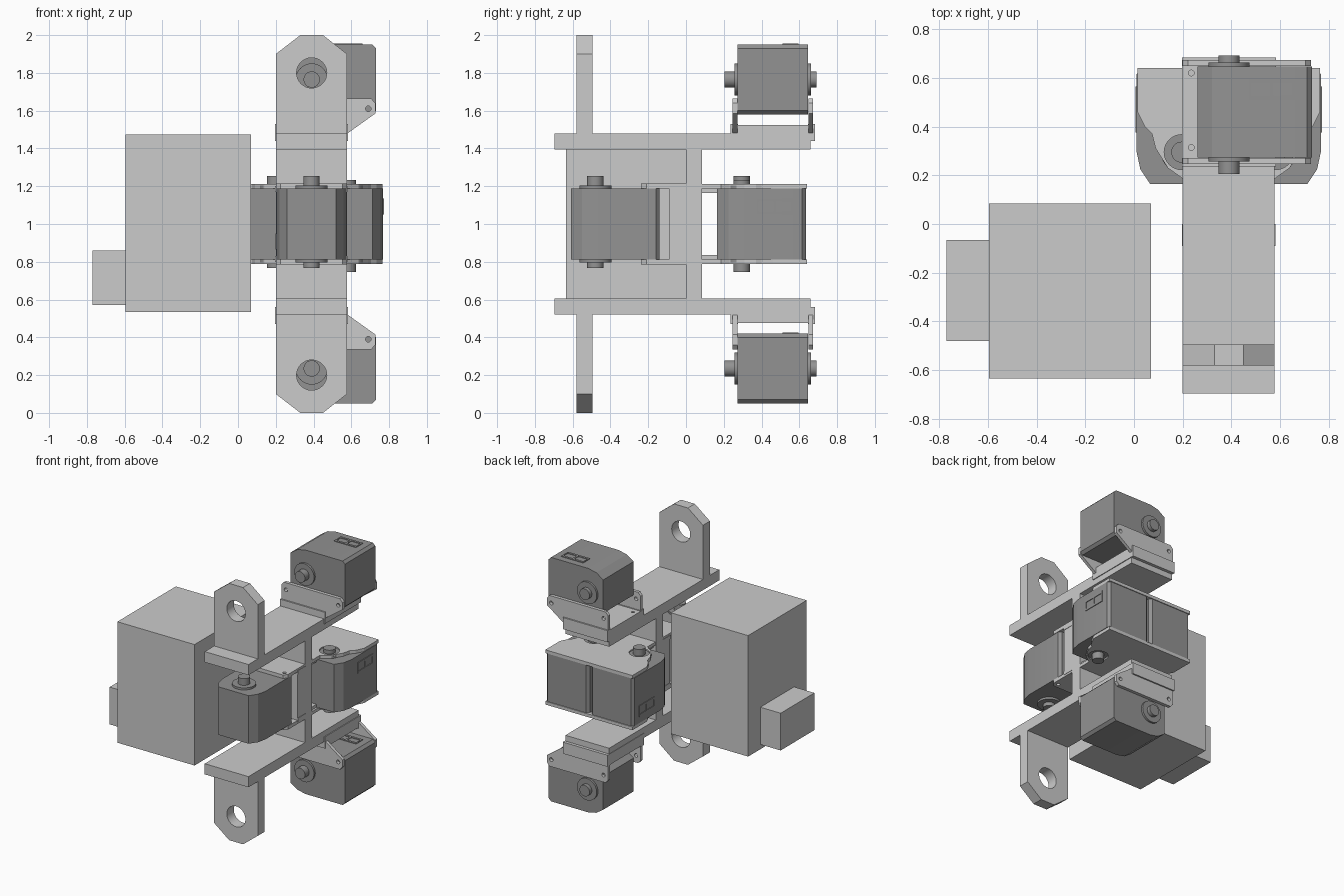
import bpy, bmesh, math
from mathutils import Matrix, Vector

if "Cube" in bpy.data.objects:
    bpy.data.objects.remove(bpy.data.objects["Cube"])

dark = bpy.data.materials.new("dark_grey")
dark.diffuse_color = (0.29, 0.29, 0.29, 1)
dark.use_nodes = True
dark.node_tree.nodes["Principled BSDF"].inputs["Base Color"].default_value = dark.diffuse_color
X, Y, Z = Vector((1, 0, 0)), Vector((0, 1, 0)), Vector((0, 0, 1))


def frame(origin, u, v, w):
    m = Matrix((u, v, w)).transposed().to_4x4()
    m.translation = origin
    return m


def circle(cx, cy, r, n=32):
    return [(cx + r * math.cos(2 * math.pi * i / n), cy + r * math.sin(2 * math.pi * i / n)) for i in range(n)]


def rect(x0, x1, y0, y1):
    return [(x0, y0), (x1, y0), (x1, y1), (x0, y1)]


def prism(name, outline, lo, hi, m=Matrix(), holes=(), mat=None):
    """Extrude an outline with holes from lo to hi along the third axis of m."""
    cu = bpy.data.curves.new(name, 'CURVE')
    cu.dimensions, cu.fill_mode, cu.extrude = '2D', 'BOTH', (hi - lo) / 2
    for loop in [outline, *holes]:
        s = cu.splines.new('POLY')
        s.points.add(len(loop) - 1)
        for p, (a, b) in zip(s.points, loop):
            p.co = (a, b, 0, 1)
        s.use_cyclic_u = True
    tmp = bpy.data.objects.new(name + "_tmp", cu)
    bpy.context.collection.objects.link(tmp)
    dg = bpy.context.evaluated_depsgraph_get()
    me = bpy.data.meshes.new_from_object(tmp.evaluated_get(dg))
    bpy.data.objects.remove(tmp)
    bm = bmesh.new()
    bm.from_mesh(me)
    bmesh.ops.remove_doubles(bm, verts=bm.verts, dist=1e-5)
    bmesh.ops.transform(bm, matrix=m @ Matrix.Translation((0, 0, (lo + hi) / 2)), verts=bm.verts)
    bmesh.ops.recalc_face_normals(bm, faces=bm.faces)
    bm.to_mesh(me)
    bm.free()
    me.materials.clear()
    if mat:
        me.materials.append(mat)
    ob = bpy.data.objects.new(name, me)
    bpy.context.collection.objects.link(ob)
    return ob


def box(name, x0, x1, y0, y1, z0, z1):
    return prism(name, rect(x0, x1, y0, y1), z0, z1)


def servo(name, origin, length, width, axis):
    """Motor with its shaft at the origin; the short shaft end points along axis."""
    m = frame(origin, length, width, axis)
    half = [(-0.13, 0.13), (-0.07, 0.17), (0.0, 0.185), (0.32, 0.185), (0.34, 0.165)]
    prism(name + "_body", half + [(a, -b) for a, b in reversed(half)], -0.187, 0.187, m, mat=dark)
    prism(name + "_horn", circle(0, 0, 0.085), -0.203, 0.203, m, mat=dark)
    prism(name + "_shaft", circle(0, 0, 0.043), -0.255, 0.232, m, mat=dark)
    prism(name + "_socket", rect(0.08, 0.27, 0.05, 0.135), 0.18, 0.19,
          frame(origin, length, axis, width),
          [rect(0.09, 0.168, 0.067, 0.118), rect(0.182, 0.26, 0.067, 0.118)], dark)


# controller and battery boxes
box("main_box", -0.595, 0.07, -0.635, 0.085, 0.533, 1.475)
box("side_box", -0.77, -0.595, -0.48, -0.065, 0.57, 0.86)

# central wall of the frame
box("frame_wall", 0.2, 0.577, 0, 0.085, 0.6, 1.4)

# upper and lower halves
for side, s in (("upper", 1), ("lower", -1)):
    up = frame((0, 0, 1), X, Y, s * Z)
    fwd = frame((0, 0, 1), X, s * Z, Y)
    prism(side + "_arm", rect(0.2, 0.577, -0.695, 0.66), 0.395, 0.478, up)
    prism(side + "_lug", [(0.2, 0.47), (0.577, 0.47), (0.577, 0.9), (0.45, 1), (0.33, 1), (0.2, 0.9)],
          -0.58, -0.495, fwd, [circle(0.39, 0.8, 0.08)])
    servo(side + "_servo", (0.39, 0.46, 1 + s * 0.765), X, Z, Y)
    # bracket: base, flared cheeks and foot strips
    prism(side + "_bracket_base", rect(0.197, 0.583, 0.27, 0.65), 0.44, 0.525, up,
          [circle(0.235, y, 0.012, 12) for y in (0.315, 0.62)])
    cheek = [(0.2, 0.48), (0.58, 0.48), (0.727, 0.585), (0.727, 0.64), (0.705, 0.665), (0.222, 0.665), (0.2, 0.64)]
    for tag, a in (("front", -1), ("rear", 1)):
        y = [sorted((0.46 + a * p, 0.46 + a * q)) for p, q in ((0.188, 0.213), (0.185, 0.224))]
        prism(f"{side}_bracket_cheek_{tag}", cheek, *y[0], fwd,
              [circle(x, 0.61, 0.015, 12) for x in (0.24, 0.69)])
        prism(f"{side}_bracket_foot_{tag}", rect(0.197, 0.583, 0.44, 0.53), *y[1], fwd)

    # rear motor plate, curved in toward the wall
    edge = [(0.375, 0.64), (0.375, 0.46), (0.345, 0.4), (0.315, 0.37), (0.3, 0.31),
            (0.25, 0.23), (0.187, 0.185), (0.187, 0.08)]
    outline = [(0.389 + a, b) for a, b in edge] + [(0.389 - a, b) for a, b in reversed(edge)]
    prism(side + "_rear_plate", outline, 0.188, 0.213, up, [circle(x, 0.295, 0.072) for x in (0.196, 0.582)])
    prism(side + "_rear_tab", rect(0.22, 0.56, 0.08, 0.165), 0.165, 0.19, up)
    # front motor plate
    prism(side + "_front_plate", [(0.2, 0), (0.2, -0.21), (0.225, -0.237), (0.553, -0.237), (0.577, -0.21), (0.577, 0)],
          0.188, 0.215, up, [circle(x, -0.2, 0.014, 12) for x in (0.24, 0.54)])
    prism(side + "_front_tab", rect(0.197, 0.58, -0.09, 0), 0.17, 0.2, up)

# middle motors
box("front_bracket_base", 0.2, 0.577, -0.09, 0.01, 0.81, 1.19)
servo("front_servo", (0.389, -0.48, 1), Y, -X, -Z)
servo("rear_left_servo", (0.196, 0.295, 1), Y, -X, -Z)
servo("rear_right_servo", (0.582, 0.295, 1), Y, X, Z)

# soft shading on round parts only
for ob in bpy.context.collection.objects:
    ob.select_set(True)
    bpy.context.view_layer.objects.active = ob
bpy.ops.object.shade_smooth_by_angle(angle=math.radians(15))
